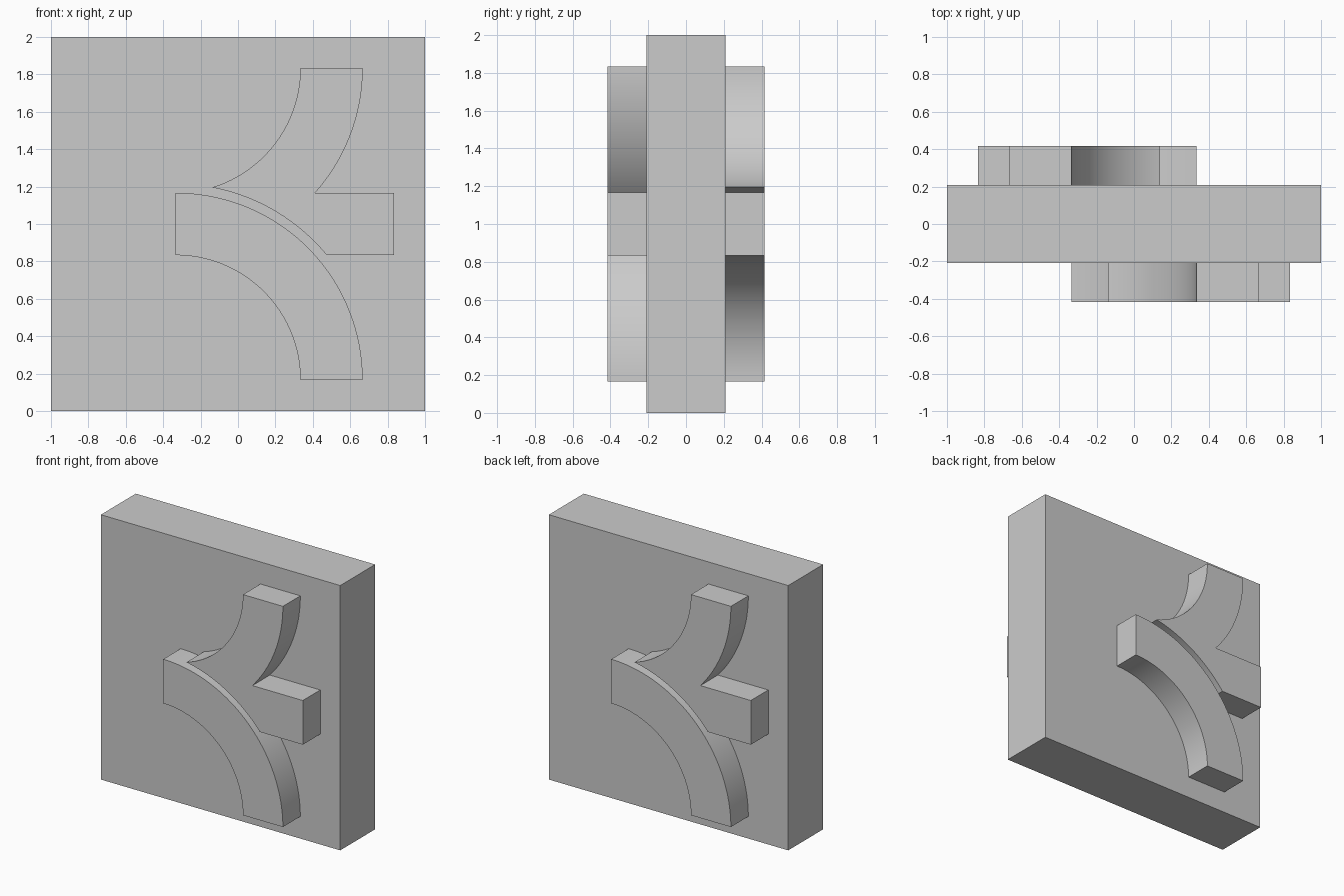
import bpy, bmesh, math

if "Cube" in bpy.data.objects:
    bpy.data.objects.remove(bpy.data.objects["Cube"])

SLAB = 0.2083    # half thickness of the slab
RELIEF = 0.4167  # distance of the raised faces from the centre
LOWER = (-0.3333, 0.1667)   # arc centres in the x-z plane
UPPER = (-0.3333, 1.8333)


def arc(centre, r, a0, a1, n=40):
    return [(centre[0] + r * math.cos(a0 + (a1 - a0) * i / n),
             centre[1] + r * math.sin(a0 + (a1 - a0) * i / n)) for i in range(n + 1)]


def relief(name, profile, side):
    """Extrude an x-z profile out of the front (side=1) or, turned half round, the back (-1)."""
    bm = bmesh.new()
    face = bm.faces.new([bm.verts.new((side * x, -side * SLAB, z)) for x, z in profile])
    res = bmesh.ops.extrude_face_region(bm, geom=[face], use_keep_orig=True)
    verts = [g for g in res["geom"] if isinstance(g, bmesh.types.BMVert)]
    bmesh.ops.translate(bm, verts=verts, vec=(0, -side * (RELIEF - SLAB), 0))
    bmesh.ops.recalc_face_normals(bm, faces=bm.faces)
    mesh = bpy.data.meshes.new(name)
    bm.to_mesh(mesh)
    bm.free()
    ob = bpy.data.objects.new(name, mesh)
    bpy.context.collection.objects.link(ob)
    bpy.ops.object.select_all(action='DESELECT')
    ob.select_set(True)
    bpy.context.view_layer.objects.active = ob
    bpy.ops.object.shade_smooth_by_angle(angle=math.radians(25))


# Square slab
bpy.ops.mesh.primitive_cube_add(size=1, location=(0, 0, 1))
slab = bpy.context.object
slab.name = "slab"
slab.scale = (2, 2 * SLAB, 2)
bpy.ops.object.transform_apply(location=False, rotation=False, scale=True)

# Lower quarter-ring track
R_IN, R_OUT, R_GAP = 0.6667, 1.0, 1.047
track = arc(LOWER, R_OUT, 0, math.pi / 2) + arc(LOWER, R_IN, math.pi / 2, 0)

# Branch: upper curved arm and straight stub, cut off along the gap arc
d = UPPER[1] - LOWER[1]
up = (d * d + R_GAP ** 2 - R_IN ** 2) / (2 * d)      # height of the pointed tip
tip_gap = math.asin(up / R_GAP)
tip_arm = -math.asin((d - up) / R_IN)
top, bottom, end = 1.1667, 0.8333, 0.8333
branch = (arc(UPPER, R_IN, tip_arm, 0)
          + arc(UPPER, R_OUT, 0, -math.asin(UPPER[1] - top))
          + [(end, top), (end, bottom)]
          + arc(LOWER, R_GAP, math.asin((bottom - LOWER[1]) / R_GAP), tip_gap)[:-1])

for label, side in (("front", 1), ("back", -1)):
    relief(label + "_curved_track", track, side)
    relief(label + "_branch", branch, side)
